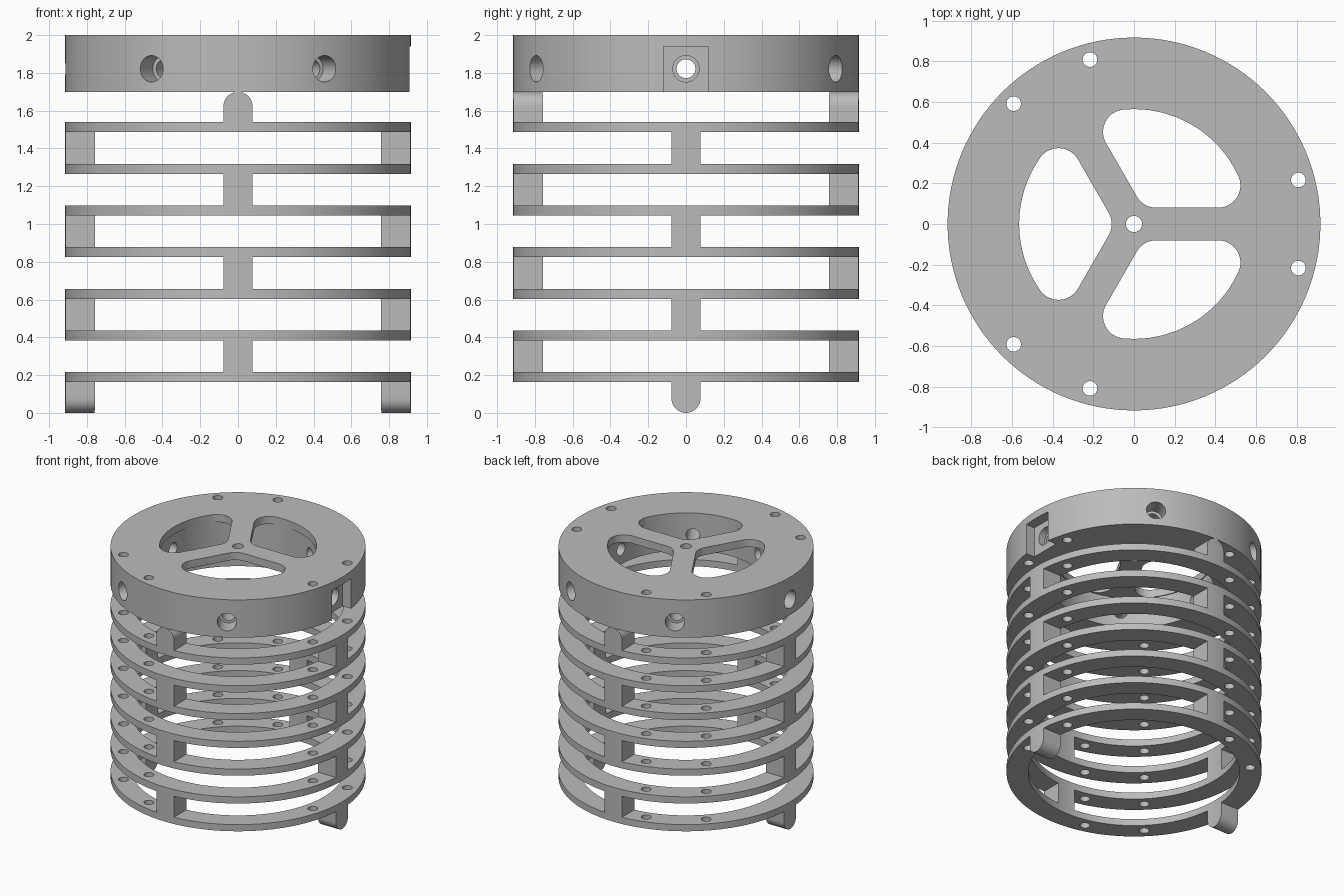
import bpy, bmesh
from math import sin, cos, pi, radians, asin
from mathutils import Matrix, Vector
from mathutils.geometry import convex_hull_2d

cube = bpy.data.objects.get("Cube")
if cube:
    bpy.data.objects.remove(cube)

OUTER, INNER = 0.917, 0.76
PITCH, RING_LOW, RING_TOP = 0.2205, 0.163, 0.216
CAP_LOW, PLATE_LOW, TOP = 1.70, 1.94, 2.0
HALF_POST = 0.077
SEGS = 128

grey = bpy.data.materials.new("plain_grey")
grey.use_nodes = True
colour = (0.5, 0.5, 0.5, 1)
grey.diffuse_color = colour
grey.node_tree.nodes["Principled BSDF"].inputs["Base Color"].default_value = colour

# Turns a prism so it points outward along a radius, at a height
OUTWARD = Matrix(((0, 0, 1, 0), (1, 0, 0, 0), (0, 1, 0, 0), (0, 0, 0, 1)))


def radial(angle, z):
    return Matrix.Rotation(radians(angle), 4, 'Z') @ Matrix.Translation((0, 0, z)) @ OUTWARD


def circle(r, x=0, y=0, n=32):
    return [(x + r * cos(2 * pi * i / n), y + r * sin(2 * pi * i / n)) for i in range(n)]


def prism(bm, outline, low, high, matrix=Matrix()):
    base = [bm.verts.new(matrix @ Vector((x, y, low))) for x, y in outline]
    top = [bm.verts.new(matrix @ Vector((x, y, high))) for x, y in outline]
    bm.faces.new(base[::-1])
    bm.faces.new(top)
    for i in range(len(base)):
        j = (i + 1) % len(base)
        bm.faces.new((base[i], base[j], top[j], top[i]))


def finish(name, bm):
    bmesh.ops.recalc_face_normals(bm, faces=bm.faces)
    mesh = bpy.data.meshes.new(name)
    bm.to_mesh(mesh)
    bm.free()
    mesh.materials.append(grey)
    obj = bpy.data.objects.new(name, mesh)
    bpy.context.collection.objects.link(obj)
    return obj


def solid(name, *prisms):
    bm = bmesh.new()
    for args in prisms:
        prism(bm, *args)
    return finish(name, bm)


def carve(obj, cutter, operation='DIFFERENCE'):
    mod = obj.modifiers.new("carve", 'BOOLEAN')
    mod.operation, mod.object, mod.solver = operation, cutter, 'EXACT'
    graph = bpy.context.evaluated_depsgraph_get()
    mesh = bpy.data.meshes.new_from_object(obj.evaluated_get(graph))
    obj.modifiers.clear()
    obj.data = mesh
    bpy.data.objects.remove(cutter)


def smooth(obj):
    bpy.ops.object.select_all(action='DESELECT')
    obj.select_set(True)
    bpy.context.view_layer.objects.active = obj
    bpy.ops.object.shade_smooth_by_angle(angle=radians(30))


def tie_rod_holes():
    spots = [a + s for a in (0, 120, 240) for s in (-15, 15)]
    return solid("rod_holes", *[
        (circle(0.036, 0.837 * cos(radians(a)), 0.837 * sin(radians(a))), -1, 3) for a in spots])


def tube(name, low, high):
    body = solid(name, (circle(OUTER, n=SEGS), low, high))
    carve(body, solid("bore", (circle(INNER, n=SEGS), low - 1, high + 1)))
    return body


# Rounded three-way window outline, centred on the 60 degree direction
def window_outline(fillet=0.11, reach=0.565, half_spoke=0.08):
    edge = half_spoke + fillet
    tip = edge / sin(pi / 3)
    start = asin(edge / (reach - fillet))
    cores = [(tip * cos(pi / 3), tip * sin(pi / 3))]
    for i in range(17):
        a = start + (2 * pi / 3 - 2 * start) * i / 16
        cores.append(((reach - fillet) * cos(a), (reach - fillet) * sin(a)))
    points = [p for c in cores for p in circle(fillet, *c, n=48)]
    return [points[i] for i in convex_hull_2d(points)]


# Cap: thick drum with a pocket below, spoked plate on top
cap = solid("cap", (circle(OUTER, n=SEGS), CAP_LOW, TOP))
carve(cap, solid("pocket", (circle(0.572, n=SEGS), CAP_LOW - 1, PLATE_LOW)))
outline = window_outline()
carve(cap, solid("windows", *[
    (outline, 1, 3, Matrix.Rotation(radians(a), 4, 'Z')) for a in (0, 120, 240)]))
carve(cap, solid("centre_hole", (circle(0.04), 1, 3)))
carve(cap, tie_rod_holes())
square = [(-0.12, CAP_LOW - 1), (0.12, CAP_LOW - 1), (0.12, PLATE_LOW), (-0.12, PLATE_LOW)]
carve(cap, solid("notch", (square, 0.835, 1.2, radial(0, 0))))
# Stepped screw holes around the rim
for radius, start in ((0.05, 0.45), (0.07, 0.78)):
    carve(cap, solid("screw_holes", *[
        (circle(radius), start, 1.2, radial(a, 1.822)) for a in range(0, 360, 60)]))
smooth(cap)

# Stack of seven flat rings
ring = tube("ring_1", RING_LOW, RING_TOP)
carve(ring, tie_rod_holes())
smooth(ring)
for k in range(1, 7):
    copy = bpy.data.objects.new("ring_%d" % (k + 1), ring.data)
    copy.location.z = k * PITCH
    bpy.context.collection.objects.link(copy)


# Post outline: square, or with one end rounded
def post_outline(low, high, round_low, round_high):
    w = HALF_POST
    arc = [(w * cos(pi * i / 16), w * sin(pi * i / 16)) for i in range(17)]
    top = [(x, high - w + y) for x, y in arc] if round_high else [(w, high), (-w, high)]
    base = [(-x, low + w - y) for x, y in arc] if round_low else [(-w, low), (w, low)]
    return top + base


# Paired posts alternate between the side and front/back axes
for k in range(-1, 7):
    low = RING_TOP + k * PITCH if k >= 0 else 0
    high = RING_LOW + (k + 1) * PITCH if k < 6 else CAP_LOW
    shape = post_outline(low, high, k < 0, k == 6)
    turn = 90 if k % 2 == 0 else 0
    posts = tube("posts_%d" % (k + 2), low - 0.1, high + 0.1)
    blocks = solid("blocks", *[(shape, 0.6, 1.1, radial(turn + a, 0)) for a in (0, 180)])
    carve(posts, blocks, 'INTERSECT')
    smooth(posts)
